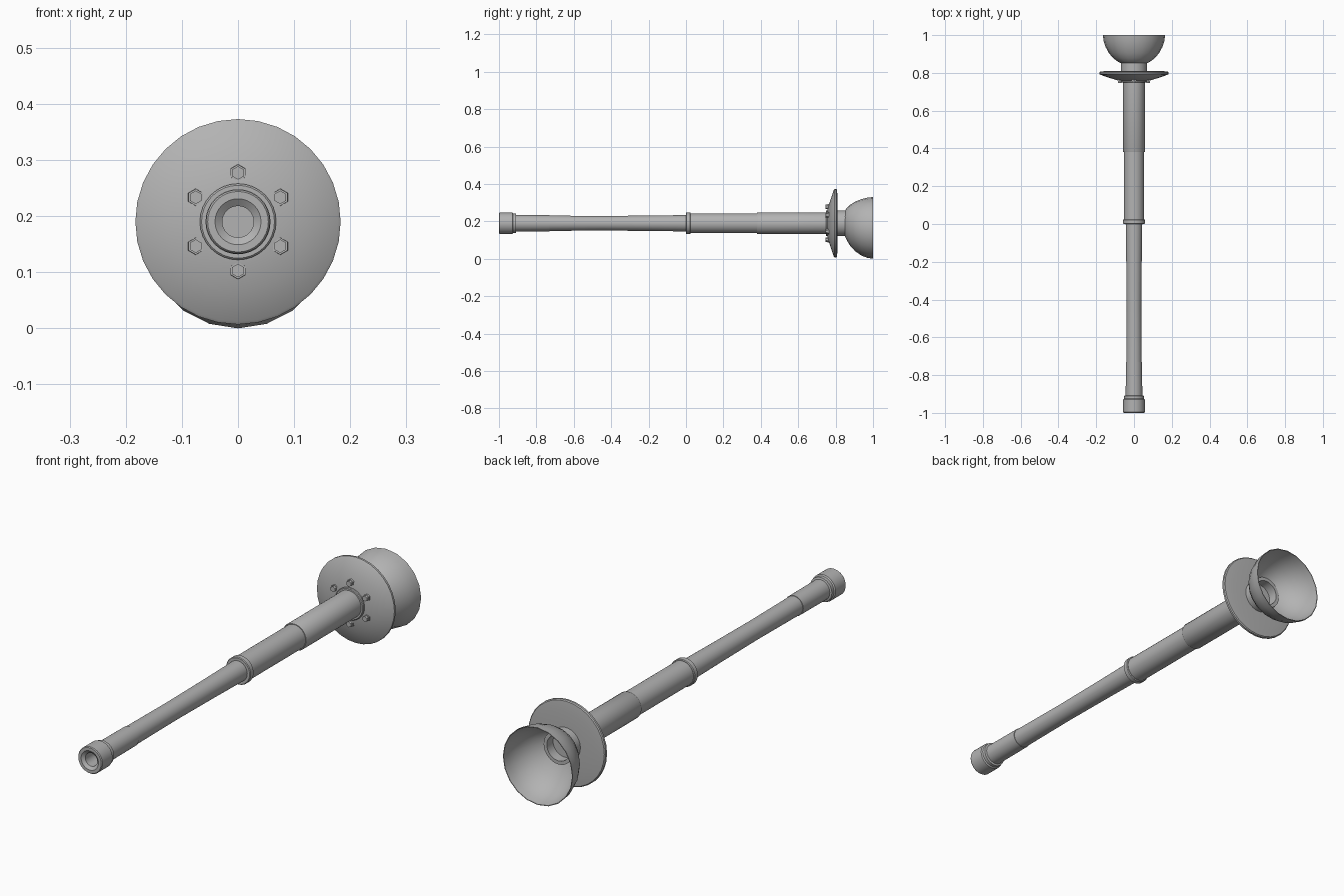
import bpy, math
from mathutils import Vector

if "Cube" in bpy.data.objects:
    bpy.data.objects.remove(bpy.data.objects["Cube"])

AXIS_Z = 0.19

metal = bpy.data.materials.new("grey_metal")
metal.diffuse_color = (0.45, 0.45, 0.45, 1)
metal.use_nodes = True
metal.node_tree.nodes["Principled BSDF"].inputs["Base Color"].default_value = metal.diffuse_color


def loft(name, rings, sides=32, smooth=True, start_cap=False, end_cap=False, x=0.0, turn=0.0):
    """Skin round rings (y, radius, centre z) along the y axis."""
    verts, faces = [], []
    for y, r, z in rings:
        for i in range(sides):
            a = 2 * math.pi * i / sides + turn
            verts.append((x + r * math.sin(a), y, z - r * math.cos(a)))
    for k in range(len(rings) - 1):
        for i in range(sides):
            j = (i + 1) % sides
            a, b = k * sides, (k + 1) * sides
            faces.append((a + i, a + j, b + j, b + i))
    if start_cap:
        faces.append(tuple(reversed(range(sides))))
    if end_cap:
        faces.append(tuple(range((len(rings) - 1) * sides, len(rings) * sides)))
    me = bpy.data.meshes.new(name)
    me.from_pydata(verts, [], faces)
    me.materials.append(metal)
    ob = bpy.data.objects.new(name, me)
    bpy.context.collection.objects.link(ob)
    bpy.context.view_layer.objects.active = ob
    ob.select_set(True)
    bpy.ops.object.mode_set(mode='EDIT')
    bpy.ops.mesh.select_all(action='SELECT')
    bpy.ops.mesh.normals_make_consistent(inside=False)
    bpy.ops.object.mode_set(mode='OBJECT')
    if smooth:
        bpy.ops.object.shade_smooth_by_angle(angle=math.radians(32))
    ob.select_set(False)
    return ob


def turned(name, profile, **kw):
    return loft(name, [(y, r, AXIS_Z) for y, r in profile], **kw)


# Muzzle collar with stepped bore
turned("muzzle", [(-0.80, 0.028), (-0.99, 0.028), (-1.0, 0.041), (-1.0, 0.054), (-0.996, 0.057),
                  (-0.928, 0.057), (-0.924, 0.052), (-0.91, 0.052), (-0.907, 0.042)], start_cap=True)
# Thin barrel and its front sleeve
turned("front_sleeve", [(-0.92, 0.044), (-0.73, 0.043), (-0.73, 0.038)])
turned("thin_barrel", [(-0.75, 0.041), (-0.45, 0.039), (-0.2, 0.041), (0.02, 0.044)])
# Joint ring, middle tube and rear sleeve
turned("joint_ring", [(0.0, 0.04), (0.0, 0.055), (0.003, 0.058), (0.022, 0.058),
                      (0.025, 0.055), (0.025, 0.045)])
turned("middle_tube", [(0.02, 0.053), (0.39, 0.053)])
turned("rear_sleeve", [(0.38, 0.05), (0.38, 0.056), (0.384, 0.058), (0.77, 0.058)])
# Flange ring and coned shield
turned("flange_ring", [(0.748, 0.055), (0.748, 0.065), (0.751, 0.068), (0.775, 0.068)])
turned("shield_disc", [(0.757, 0.05), (0.757, 0.075), (0.772, 0.125), (0.790, 0.178), (0.794, 0.183),
                       (0.803, 0.183), (0.807, 0.179), (0.811, 0.14), (0.811, 0.05)])
# Rear socket opening into the bowl
turned("rear_socket", [(0.80, 0.069), (0.862, 0.069), (0.862, 0.054), (0.82, 0.054)], end_cap=True)

# Hex bolts around the shield
for k in range(6):
    a = math.pi / 3 * k
    bx, bz = 0.087 * math.sin(a), AXIS_Z + 0.087 * math.cos(a)
    loft("bolt_%d" % k, [(0.772, 0.016, bz), (0.757, 0.015, bz), (0.757, 0.012, bz), (0.747, 0.012, bz)],
         sides=6, smooth=False, end_cap=True, x=bx)

# Rear bowl, sitting slightly below the barrel axis
outer = [(0.846, 0.060, 0.188), (0.857, 0.082, 0.186), (0.878, 0.110, 0.179), (0.905, 0.133, 0.173),
         (0.938, 0.151, 0.168), (0.970, 0.161, 0.166), (1.0, 0.165, 0.165)]
inner = [(y + 0.003 * (y < 0.99), r - 0.003, z) for y, r, z in reversed(outer)]
loft("rear_bowl", outer + inner, sides=20)
